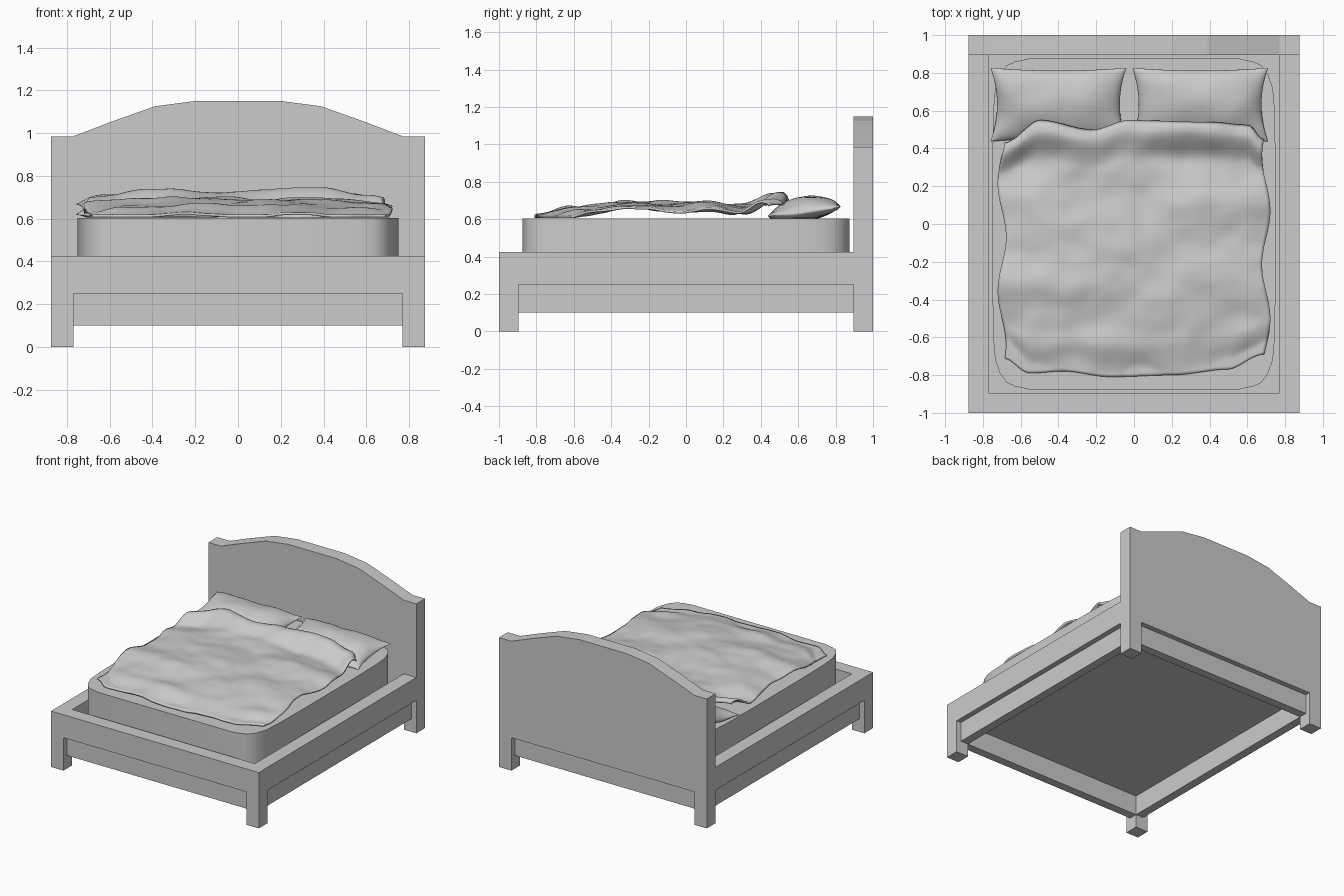
import bpy, bmesh, math
from mathutils import Vector, noise

if "Cube" in bpy.data.objects:
    bpy.data.objects.remove(bpy.data.objects["Cube"])


def make_object(name, bm):
    bmesh.ops.recalc_face_normals(bm, faces=bm.faces)
    me = bpy.data.meshes.new(name)
    bm.to_mesh(me)
    bm.free()
    ob = bpy.data.objects.new(name, me)
    bpy.context.collection.objects.link(ob)
    return ob


def extrude(name, pts, vec):
    bm = bmesh.new()
    f = bm.faces.new([bm.verts.new(p) for p in pts])
    new = bmesh.ops.extrude_face_region(bm, geom=[f])["geom"]
    bmesh.ops.translate(bm, vec=vec, verts=[v for v in new if isinstance(v, bmesh.types.BMVert)])
    # extrude_face_region drops the start cap only when it is not needed; rebuild if open
    bmesh.ops.holes_fill(bm, edges=[e for e in bm.edges if e.is_boundary])
    return make_object(name, bm)


def activate(ob):
    bpy.ops.object.select_all(action='DESELECT')
    ob.select_set(True)
    bpy.context.view_layer.objects.active = ob


def smooth(ob, angle=40):
    activate(ob)
    bpy.ops.object.shade_smooth_by_angle(angle=math.radians(angle))


def cut_box(ob, x0, x1, y0, y1, z0, z1):
    c = extrude("cutter", [(x0, y0, z0), (x1, y0, z0), (x1, y1, z0), (x0, y1, z0)], (0, 0, z1 - z0))
    c.hide_render = True
    m = ob.modifiers.new("cut", 'BOOLEAN')
    m.operation, m.solver, m.object = 'DIFFERENCE', 'EXACT', c
    activate(ob)
    bpy.ops.object.modifier_apply(modifier=m.name)
    bpy.data.objects.remove(c)


def lerp_table(table, t):
    if t <= table[0][0]:
        return table[0][1]
    for (a, va), (b, vb) in zip(table, table[1:]):
        if t <= b:
            k = (t - a) / (b - a)
            k = k * k * (3 - 2 * k)
            return va + (vb - va) * k
    return table[-1][1]


# Bed frame: headboard silhouette run the full length, then carved
half = [(0.875, 0), (0.875, 0.985), (0.77, 0.985), (0.6, 1.05), (0.39, 1.125), (0.2, 1.15)]
outline = half + [(-x, z) for x, z in reversed(half)]
frame = extrude("bed_frame", [(x, -1, z) for x, z in outline], (0, 2, 0))
cut_box(frame, -1, 1, -1.2, 0.895, 0.425, 1.4)          # space above the rails
cut_box(frame, -0.77, 0.77, -0.895, 0.895, 0.27, 0.6)   # mattress well
cut_box(frame, -0.77, 0.77, -0.895, 0.895, -0.1, 0.25)  # hollow underside
for s in (-1, 1):
    # openings between the legs, with a set-back lower rail
    xa, xb = sorted((s * 0.7, s * 1.1))
    cut_box(frame, xa, xb, -0.895, 0.895, -0.1, 0.10)
    cut_box(frame, -0.77, 0.77, xa, s * 1.1, -0.1, 0.10) if s > 0 else cut_box(frame, -0.77, 0.77, s * 1.1, xb, -0.1, 0.10)
    xa, xb = sorted((s * 0.835, s * 1.1))
    cut_box(frame, xa, xb, -0.895, 0.895, -0.1, 0.25)
    ya, yb = sorted((s * 0.96, s * 1.2))
    cut_box(frame, -0.77, 0.77, ya, yb, -0.1, 0.25)

# Mattress: rounded, slightly bowed slab
q = [(0.75, 0.3), (0.745, 0.6), (0.735, 0.72), (0.71, 0.79), (0.675, 0.84), (0.63, 0.86), (0.56, 0.875)]
ring = q + [(-x, y) for x, y in reversed(q)]
ring += [(-x, -y) for x, y in ring]
mattress = extrude("mattress", [(x, y, 0.27) for x, y in ring], (0, 0, 0.333))
smooth(mattress)


# Pillows: two puffed shells joined at a pinched seam
def pillow(name, cx, seed):
    n = 28
    bm = bmesh.new()
    for side in (1, -1):
        rows = []
        for i in range(n + 1):
            row = []
            for j in range(n + 1):
                u = math.sin((2 * i / n - 1) * math.pi / 2)
                v = math.sin((2 * j / n - 1) * math.pi / 2)
                x = u * (0.36 - 0.035 * (1 - v * v))
                y = v * (0.195 - 0.015 * (1 - u * u))
                puff = max(0, (1 - u ** 4) * (1 - v * v)) ** 0.6
                seam = 0.64 + 0.028 * v
                wob = 0.012 * noise.noise(Vector((x * 7, y * 7, seed)))
                h = 0.078 if side > 0 else 0.045
                z = max(0.605, seam + wob + side * h * puff)
                row.append(bm.verts.new((cx + x, 0.632 + y, z)))
            rows.append(row)
        for i in range(n):
            for j in range(n):
                bm.faces.new((rows[i][j], rows[i + 1][j], rows[i + 1][j + 1], rows[i][j + 1]))
    bmesh.ops.remove_doubles(bm, verts=bm.verts, dist=0.0004)
    smooth(make_object(name, bm), 60)


pillow("pillow_left", -0.40, 1.3)
pillow("pillow_right", 0.35, 4.7)

# Blanket: rumpled sheet, lifted over the pillows at its upper edge
back = [(-0.71, 0.43), (-0.5, 0.55), (-0.22, 0.50), (-0.03, 0.55), (0.4, 0.54), (0.6, 0.525), (0.7, 0.45)]
front = [(-0.71, -0.71), (-0.55, -0.79), (-0.38, -0.78), (-0.12, -0.81), (0.2, -0.80), (0.5, -0.77), (0.7, -0.69)]
length = [(-0.8, 0.622), (-0.6, 0.665), (-0.25, 0.69), (0.1, 0.685), (0.33, 0.665), (0.49, 0.73), (0.52, 0.725), (0.55, 0.70)]
bm = bmesh.new()
nx, ny = 80, 80
rows = []
for i in range(nx + 1):
    u = 2 * i / nx - 1
    row = []
    for j in range(ny + 1):
        t = j / ny
        x = u * 0.70
        y = lerp_table(front, x) * (1 - t) + lerp_table(back, x) * t
        x += u * u * u * 0.022 * math.sin(11 * y + 0.8 * u)
        z = lerp_table(length, -0.8 + 1.34 * t)
        z -= 0.03 * abs(u) ** 4 + 0.012 * t ** 4 * (1 - min(1, abs(abs(u) - 0.45) * 3))* -1
        z += 0.026 * noise.noise(Vector((x * 3.5, y * 4.5, 2.0))) + 0.008 * noise.noise(Vector((x * 8, y * 9, 7.0)))
        row.append(bm.verts.new((x, y, max(z, 0.618))))
    rows.append(row)
for i in range(nx):
    for j in range(ny):
        bm.faces.new((rows[i][j], rows[i + 1][j], rows[i + 1][j + 1], rows[i][j + 1]))
blanket = make_object("blanket", bm)
if blanket.data.polygons[0].normal.z < 0:
    blanket.data.flip_normals()
sol = blanket.modifiers.new("thickness", 'SOLIDIFY')
sol.thickness, sol.offset = 0.012, -1
smooth(blanket, 60)
